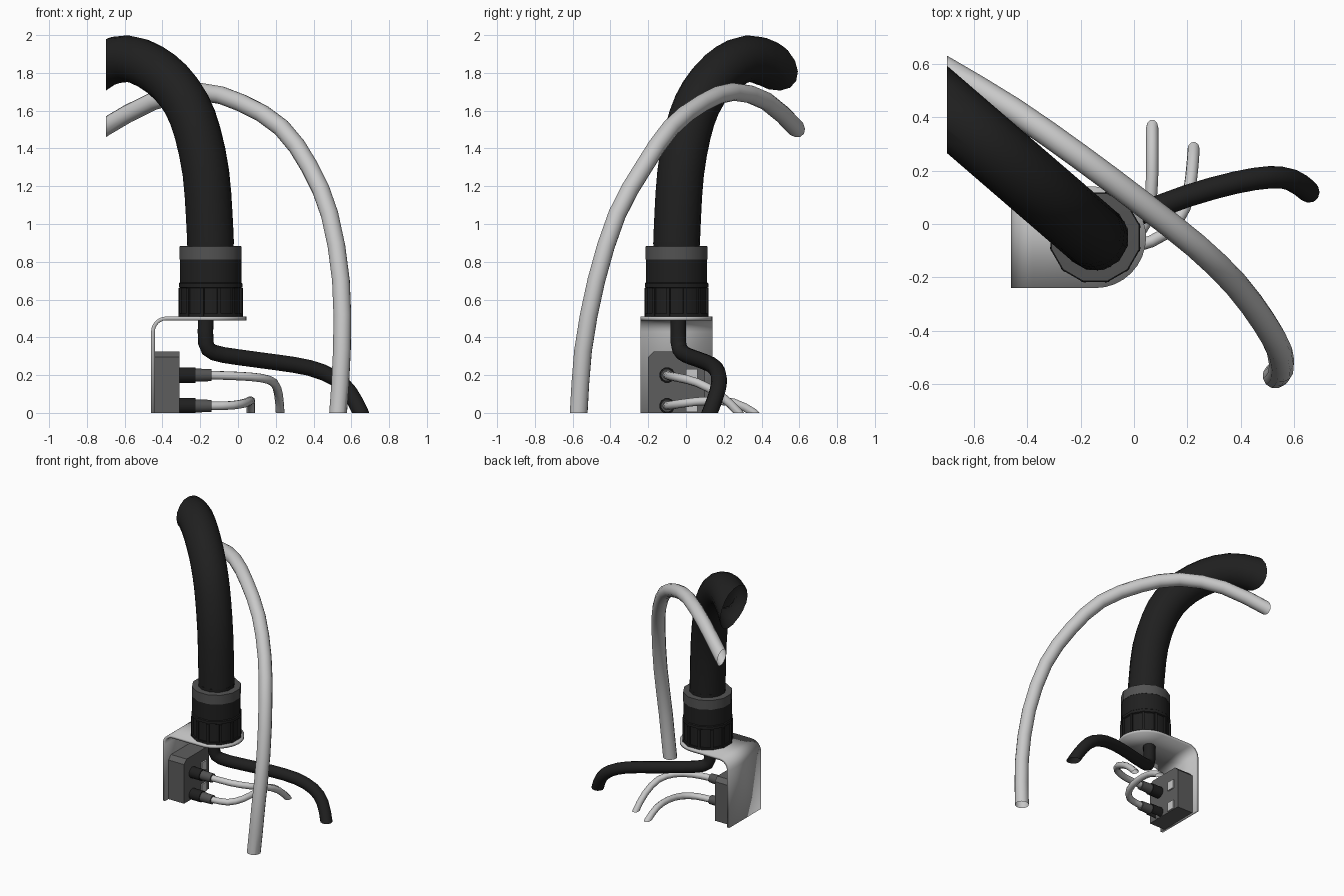
import bpy, bmesh, math
from mathutils import Vector, Matrix

if "Cube" in bpy.data.objects:
    bpy.data.objects.remove(bpy.data.objects["Cube"])


def material(name, v):
    m = bpy.data.materials.new(name)
    m.diffuse_color = (v, v, v, 1)
    m.use_nodes = True
    m.node_tree.nodes["Principled BSDF"].inputs["Base Color"].default_value = m.diffuse_color
    return m


BLACK = material("black_rubber", 0.014)
DARK = material("dark_grey_plastic", 0.11)
MID = material("mid_grey_ring", 0.085)
LIGHT = material("light_grey_metal", 0.52)
WHITE = material("white_cable", 0.58)


def finish(name, bm, mat, angle=35):
    bmesh.ops.recalc_face_normals(bm, faces=bm.faces[:])
    me = bpy.data.meshes.new(name)
    bm.to_mesh(me)
    bm.free()
    me.materials.append(mat)
    ob = bpy.data.objects.new(name, me)
    bpy.context.collection.objects.link(ob)
    bpy.ops.object.select_all(action='DESELECT')
    ob.select_set(True)
    bpy.context.view_layer.objects.active = ob
    bpy.ops.object.shade_smooth_by_angle(angle=math.radians(angle))
    return ob


def cut(bm, co, no):
    """Remove everything on the side the normal points to."""
    bmesh.ops.bisect_plane(bm, geom=bm.verts[:] + bm.edges[:] + bm.faces[:],
                           plane_co=co, plane_no=no, clear_outer=True)


def spline(pts, steps):
    p = [Vector(q) for q in pts]
    p = [2 * p[0] - p[1]] + p + [2 * p[-1] - p[-2]]
    out = []
    for a, b, c, d in zip(p, p[1:], p[2:], p[3:]):
        for k in range(steps):
            t = k / steps
            out.append(0.5 * (2 * b + (c - a) * t + (2 * a - 5 * b + 4 * c - d) * t * t
                              + (3 * b - a - 3 * c + d) * t ** 3))
    return out + [p[-2]]


def tube(name, pts, r, mat, sides=12, steps=2):
    """Sweep a circle along a smooth path, cut at the floor and at the left limit."""
    path = spline(pts, steps)
    bm = bmesh.new()
    rings, ref = [], Vector((0.31, 0.95, 0.1))
    for i, c in enumerate(path):
        t = (path[min(i + 1, len(path) - 1)] - path[max(i - 1, 0)]).normalized()
        ref = (ref - t * ref.dot(t)).normalized()
        side = t.cross(ref)
        rings.append([bm.verts.new(c + r * (ref * math.cos(a) + side * math.sin(a)))
                      for a in (2 * math.pi * k / sides for k in range(sides))])
    for a, b in zip(rings, rings[1:]):
        for k in range(sides):
            n = (k + 1) % sides
            bm.faces.new((a[k], a[n], b[n], b[k]))
    cut(bm, (0, 0, 0), (0, 0, -1))
    cut(bm, (-0.7, 0, 0), (-1, 0, 0))
    return finish(name, bm, mat, 60)


def lathe(name, origin, profile, mat, sides=12, axis='Z'):
    """Turn (radius, height) points around an axis through origin."""
    bm = bmesh.new()
    rings = [[bm.verts.new((r * math.cos(a), r * math.sin(a), h))
              for a in (2 * math.pi * (k + 0.5) / sides for k in range(sides))]
             for r, h in profile]
    for a, b in zip(rings, rings[1:]):
        for k in range(sides):
            n = (k + 1) % sides
            bm.faces.new((a[k], a[n], b[n], b[k]))
    bm.faces.new(rings[0])
    bm.faces.new(rings[-1])
    if axis == 'X':
        bm.transform(Matrix.Rotation(math.pi / 2, 4, 'Y'))
    bm.transform(Matrix.Translation(origin))
    cut(bm, (0, 0, 0), (0, 0, -1))
    return finish(name, bm, mat)


def prism(name, outline, x0, x1, mat):
    """Extrude a (y, z) outline along x."""
    bm = bmesh.new()
    f = bm.faces.new([bm.verts.new((x0, y, z)) for y, z in outline])
    g = bmesh.ops.extrude_face_region(bm, geom=[f])['geom']
    bmesh.ops.translate(bm, vec=(x1 - x0, 0, 0),
                        verts=[v for v in g if isinstance(v, bmesh.types.BMVert)])
    return finish(name, bm, mat, 20)


CX, CY = -0.145, -0.05

# bracket: bent sheet with a rounded front tongue
rows = [(-0.46, 0.0, 0.19)]
for k in range(7):
    a = math.pi / 2 * k / 6
    rows.append((-0.38 - 0.08 * math.cos(a), 0.43 + 0.08 * math.sin(a), 0.19))
for k in range(9):
    a = math.pi / 2 * k / 8
    rows.append((CX + 0.19 * math.sin(a), 0.51, max(0.19 * math.cos(a), 0.008)))
bm = bmesh.new()
pairs = [(bm.verts.new((x, CY - w, z)), bm.verts.new((x, CY + w, z))) for x, z, w in rows]
for a, b in zip(pairs, pairs[1:]):
    bm.faces.new((a[0], b[0], b[1], a[1]))
shell = bmesh.ops.recalc_face_normals(bm, faces=bm.faces[:])
bracket = finish("bracket", bm, LIGHT)
mod = bracket.modifiers.new("thickness", 'SOLIDIFY')
mod.thickness = 0.02
# the sheet thickens toward the inside of the bend
mod.offset = -1 if bracket.data.polygons[-1].normal.z > 0 else 1

# hose fitting
o = (CX, CY, 0)
lathe("fitting_nut", o, [(0.164, 0.51), (0.164, 0.66), (0.174, 0.665), (0.174, 0.685),
                         (0.168, 0.69), (0.168, 0.812)], BLACK)
bm = bmesh.new()
for k in range(12):
    m = Matrix.Translation((CX, CY, 0.585)) @ Matrix.Rotation(math.pi * (k + 0.5) / 6, 4, 'Z') \
        @ Matrix.Translation((0.163, 0, 0)) @ Matrix.Diagonal((0.022, 0.018, 0.15, 1))
    bmesh.ops.create_cube(bm, size=1, matrix=m)
finish("nut_ribs", bm, BLACK)
lathe("nut_base_ring", o, [(0.174, 0.508), (0.174, 0.525)], BLACK)
lathe("fitting_ring", o, [(0.17, 0.812), (0.17, 0.882), (0.14, 0.884)], MID)
lathe("fitting_neck", o, [(0.126, 0.88), (0.126, 0.905)], BLACK)

# big hose: path in the vertical plane heading back and left
hose = [(0, 0.89), (0.01, 1.05), (0.033, 1.27), (0.09, 1.48), (0.157, 1.64), (0.284, 1.745),
        (0.424, 1.834), (0.58, 1.875), (0.75, 1.845), (0.93, 1.75)]
hose[4], hose[5] = (0.165, 1.63), (0.28, 1.75)
tube("large_hose", [(CX - 0.757 * s, CY + 0.653 * s, z) for s, z in hose], 0.124, BLACK, 16)

# white arching tube
tube("arched_tube", [(0.515, -0.59, -0.2), (0.53, -0.568, 0), (0.55, -0.545, 0.33),
                     (0.545, -0.475, 0.7), (0.485, -0.365, 1.05), (0.38, -0.225, 1.3),
                     (0.23, -0.08, 1.51), (0.02, 0.085, 1.64), (-0.2, 0.25, 1.70),
                     (-0.45, 0.425, 1.65), (-0.7, 0.575, 1.515), (-0.8, 0.63, 1.45)],
     0.048, WHITE, 12)

# black power cable under the bracket
tube("power_cable", [(-0.17, -0.04, 0.5), (-0.17, -0.04, 0.37), (-0.13, -0.02, 0.32),
                     (0, 0.03, 0.295), (0.2, 0.105, 0.268), (0.38, 0.155, 0.238),
                     (0.51, 0.175, 0.185), (0.59, 0.165, 0.11), (0.65, 0.125, 0),
                     (0.67, 0.1, -0.06)], 0.042, BLACK, 12)

# socket box with chamfered top corners
prism("socket_box", [(-0.2, 0), (0.1, 0), (0.1, 0.295), (0.07, 0.325), (-0.17, 0.325),
                     (-0.2, 0.295)], -0.442, -0.31, DARK)

# plugs, sleeves and empty sockets in two rows
for label, z in (("upper", 0.2), ("lower", 0.037)):
    p = (0, -0.1, z)
    lathe(label + "_plug", p, [(0.042, -0.312), (0.042, -0.225)], BLACK, 12, 'X')
    lathe(label + "_plug_sleeve", p, [(0.036, -0.226), (0.033, -0.14)], MID, 12, 'X')
    h = min(0.033, z)
    prism(label + "_empty_socket", [(0.0, z - h), (0.06, z - h), (0.06, z + h), (0.0, z + h)],
          -0.311, -0.3, WHITE)

# thin white cables
tube("upper_cable", [(-0.15, -0.1, 0.2), (0, -0.085, 0.195), (0.12, -0.035, 0.185),
                     (0.19, 0.06, 0.16), (0.215, 0.18, 0.095), (0.223, 0.28, 0),
                     (0.225, 0.31, -0.05)], 0.023, WHITE, 10)
tube("lower_cable", [(-0.15, -0.1, 0.037), (-0.03, -0.08, 0.04), (0.04, 0, 0.053),
                     (0.065, 0.12, 0.064), (0.068, 0.25, 0.055), (0.068, 0.36, 0),
                     (0.068, 0.39, -0.04)], 0.023, WHITE, 10)
